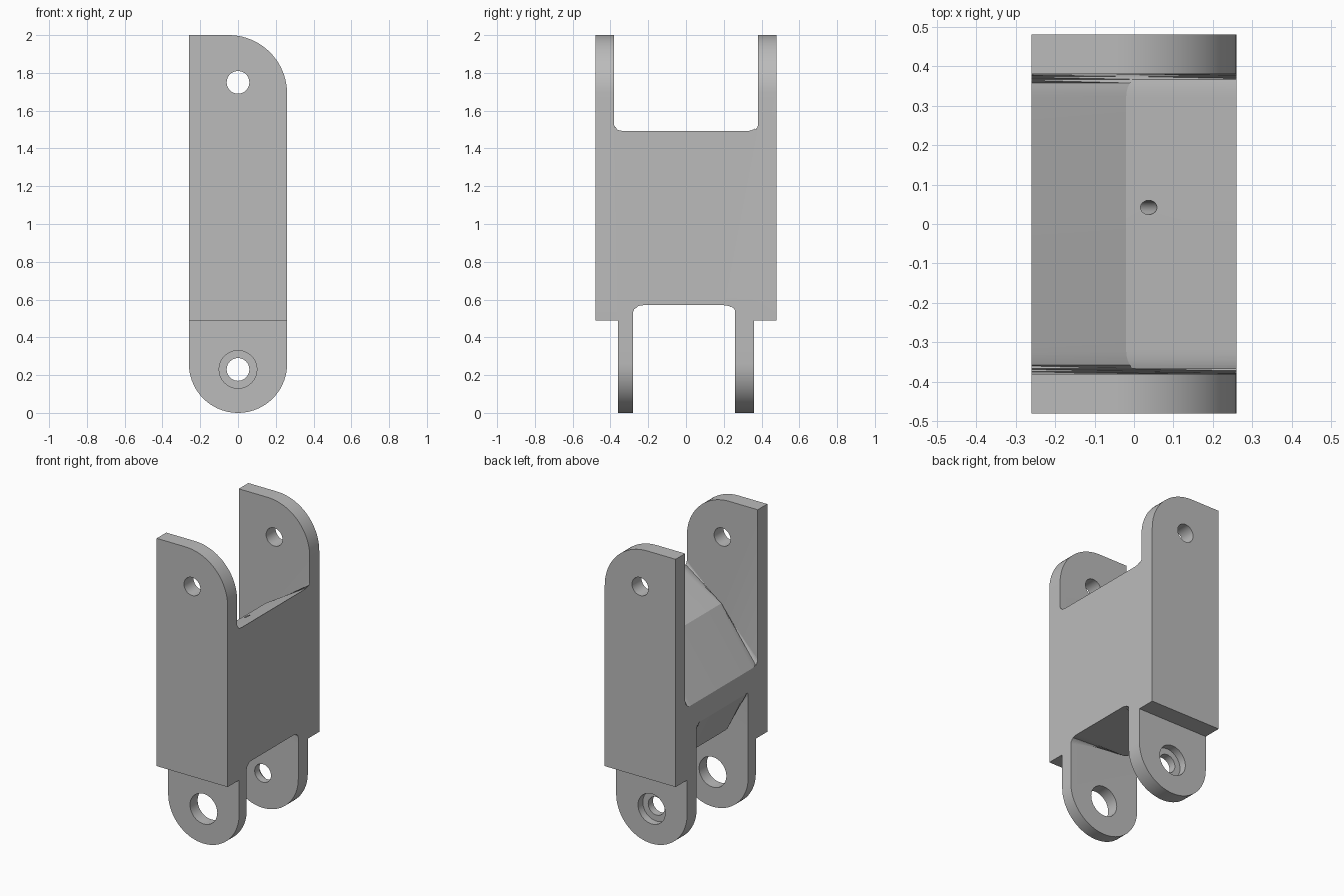
import bpy, bmesh
from math import cos, sin, pi, radians
from mathutils import Matrix

cube = bpy.data.objects.get("Cube")
if cube:
    bpy.data.objects.remove(cube, do_unlink=True)

metal = bpy.data.materials.new("plain grey metal")
metal.use_nodes = True
grey = (0.5, 0.5, 0.5, 1)
metal.diffuse_color = grey
metal.node_tree.nodes["Principled BSDF"].inputs["Base Color"].default_value = grey

W = 0.26  # half width


def arc(cx, cz, r, start, end, steps=20):
    """Points on an arc in the xz plane, angles in degrees."""
    angles = [radians(start + (end - start) * i / steps) for i in range(steps + 1)]
    return [(cx + r * cos(a), cz + r * sin(a)) for a in angles]


def add_object(name, bm):
    bmesh.ops.recalc_face_normals(bm, faces=bm.faces)
    mesh = bpy.data.meshes.new(name)
    bm.to_mesh(mesh)
    bm.free()
    mesh.materials.append(metal)
    ob = bpy.data.objects.new(name, mesh)
    bpy.context.collection.objects.link(ob)
    return ob


def prism(name, outline, y0, y1, fillet_count=0, fillet=0.06):
    """Extrude an xz outline along y; round the rims of its first edges."""
    bm = bmesh.new()
    rings = [[bm.verts.new((x, y, z)) for x, z in outline] for y in (y0, y1)]
    n = len(outline)
    for ring in rings:
        bm.faces.new(ring)
    for i in range(n):
        j = (i + 1) % n
        bm.faces.new((rings[0][i], rings[0][j], rings[1][j], rings[1][i]))
    if fillet_count:
        rims = [bm.edges.get((r[i], r[i + 1])) for r in rings for i in range(fillet_count)]
        bmesh.ops.bevel(bm, geom=rims, offset=fillet, offset_type='OFFSET',
                        segments=7, profile=0.5, affect='EDGES')
    return add_object(name, bm)


def drill(name, x, z, r, y0, y1):
    return prism(name, arc(x, z, r, 0, 351, 39), y0, y1)


def combine(target, tool, operation):
    mod = target.modifiers.new("cut", 'BOOLEAN')
    mod.operation = operation
    mod.solver = 'EXACT'
    mod.object = tool
    bpy.context.view_layer.objects.active = target
    bpy.ops.object.modifier_apply(modifier=mod.name)
    bpy.data.objects.remove(tool, do_unlink=True)


# Main block with the upper lugs, rounded on one top corner
upper = [(-W, 0.49), (W, 0.49)] + arc(-0.05, 1.69, 0.31, 0, 90) + [(-W, 2.0)]
bracket = prism("clevis_bracket", upper, -0.48, 0.48)

# Lower lugs with a round end
lower = arc(0, W, W, 180, 360, 36) + [(W, 0.56), (-W, 0.56)]
combine(bracket, prism("lower_lugs", lower, -0.36, 0.36), 'UNION')

# Pockets with sloping floors and filleted rims
top_floor = [(-0.36, 0.82), (-0.02, 1.33), (0.36, 1.55)]
combine(bracket, prism("upper_pocket", top_floor + [(0.36, 2.2), (-0.36, 2.2)],
                       -0.38, 0.38, 2), 'DIFFERENCE')
bottom_roof = [(-0.36, 1.04), (-0.14, 0.57), (0.36, 0.57)]
combine(bracket, prism("lower_pocket", bottom_roof + [(0.36, -0.2), (-0.36, -0.2)],
                       -0.28, 0.26, 2), 'DIFFERENCE')

# Pin holes; the rear lower one is counterbored from outside
for args in (("upper_pin_hole", 0, 1.75, 0.06, -0.6, 0.6),
             ("front_lower_hole", 0, 0.23, 0.10, -0.6, 0),
             ("rear_lower_hole", 0, 0.23, 0.06, 0, 0.6),
             ("rear_counterbore", 0, 0.23, 0.10, 0.31, 0.6)):
    combine(bracket, drill(*args), 'DIFFERENCE')

# Small slanted hole in the upper pocket floor
bm = bmesh.new()
place = Matrix.Translation((0.024, 0.042, 1.3)) @ Matrix.Rotation(radians(12), 4, 'Y')
bmesh.ops.create_cone(bm, cap_ends=True, segments=20, radius1=0.018, radius2=0.018,
                      depth=0.5, matrix=place)
combine(bracket, add_object("small_hole", bm), 'DIFFERENCE')

# Smooth the curved faces, keep edges crisp
bpy.ops.object.select_all(action='DESELECT')
bracket.select_set(True)
bpy.context.view_layer.objects.active = bracket
bpy.ops.object.shade_smooth_by_angle(angle=radians(20))
